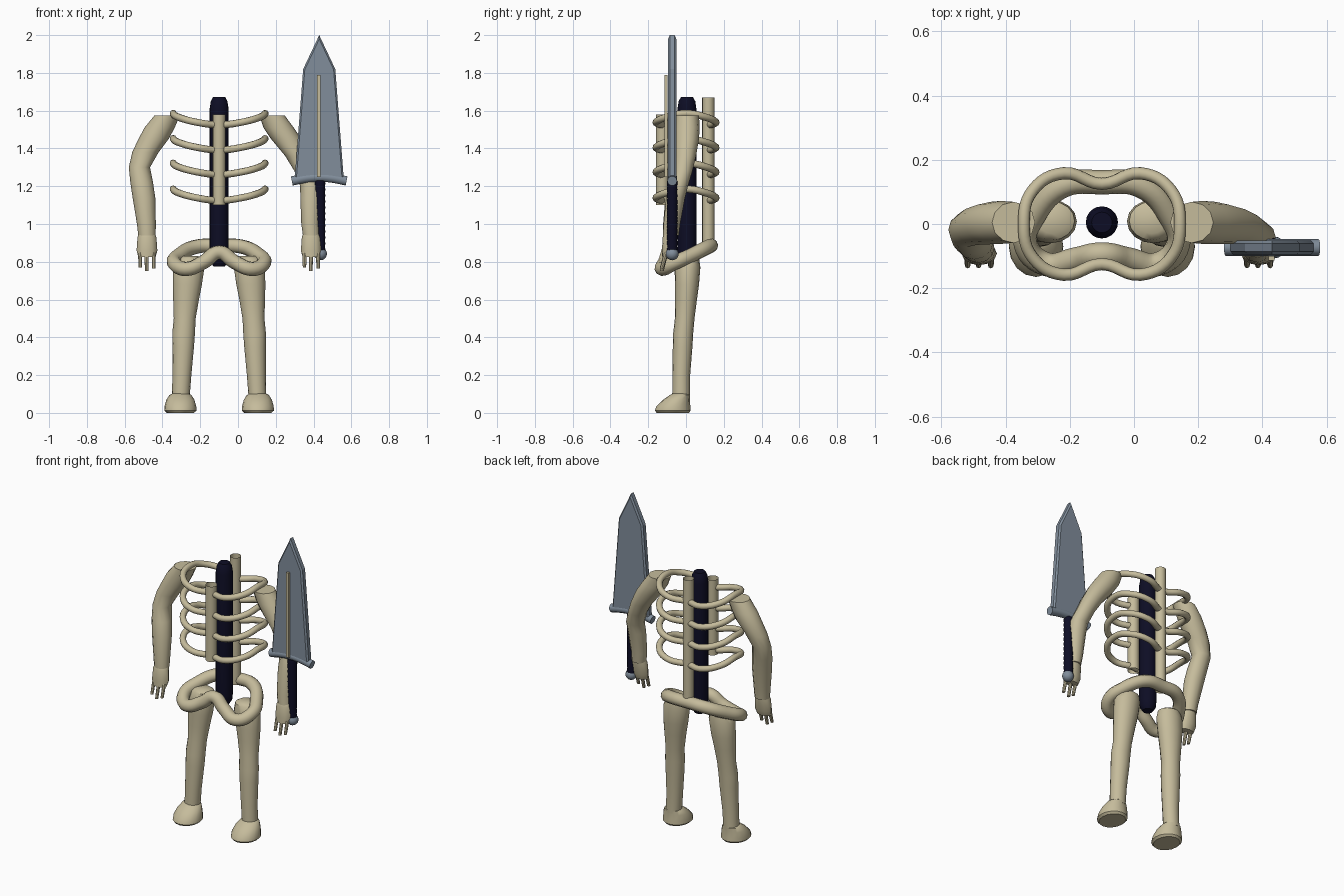
import bpy, bmesh, math
from mathutils import Vector

if "Cube" in bpy.data.objects:
    bpy.data.objects.remove(bpy.data.objects["Cube"])

CX = -0.10  # body centre line


def material(name, rgb):
    m = bpy.data.materials.new(name)
    m.diffuse_color = (*rgb, 1)
    m.use_nodes = True
    m.node_tree.nodes["Principled BSDF"].inputs["Base Color"].default_value = m.diffuse_color
    return m


BONE = material("bone", (0.56, 0.50, 0.33))
STEEL = material("steel", (0.22, 0.27, 0.33))
NAVY = material("dark_navy", (0.004, 0.004, 0.018))


def finish(name, mesh, mat, angle=40):
    ob = bpy.data.objects.new(name, mesh)
    bpy.context.collection.objects.link(ob)
    mesh.materials.clear()
    mesh.materials.append(mat)
    bpy.ops.object.select_all(action='DESELECT')
    ob.select_set(True)
    bpy.context.view_layer.objects.active = ob
    bpy.ops.object.shade_smooth_by_angle(angle=math.radians(angle))
    return ob


def from_bm(name, bm, mat, angle=40):
    bmesh.ops.recalc_face_normals(bm, faces=bm.faces[:])
    me = bpy.data.meshes.new(name)
    bm.to_mesh(me)
    bm.free()
    return finish(name, me, mat, angle)


def loft(name, sections, mat, sides=16, caps=True, angle=40):
    """Stack of horizontal ellipses (x, y, z, rx, ry)."""
    bm = bmesh.new()
    rings = []
    for x, y, z, rx, ry in sections:
        rings.append([bm.verts.new((x + rx * math.cos(2 * math.pi * i / sides),
                                    y + ry * math.sin(2 * math.pi * i / sides), z))
                      for i in range(sides)])
    for a, b in zip(rings, rings[1:]):
        for i in range(sides):
            j = (i + 1) % sides
            bm.faces.new((a[i], a[j], b[j], b[i]))
    if caps:
        bm.faces.new(rings[0])
        bm.faces.new(rings[-1])
    return from_bm(name, bm, mat, angle)


def tube(name, points, radius, mat, cyclic=False):
    """Round tube along a smooth path."""
    cu = bpy.data.curves.new(name, 'CURVE')
    cu.dimensions = '3D'
    cu.bevel_depth = radius
    cu.bevel_resolution = 3
    cu.resolution_u = 6
    cu.use_fill_caps = not cyclic
    sp = cu.splines.new('BEZIER')
    sp.bezier_points.add(len(points) - 1)
    for bp, p in zip(sp.bezier_points, points):
        bp.co = p
        bp.handle_left_type = bp.handle_right_type = 'AUTO'
    sp.use_cyclic_u = cyclic
    tmp = bpy.data.objects.new("tmp", cu)
    bpy.context.collection.objects.link(tmp)
    dg = bpy.context.evaluated_depsgraph_get()
    me = bpy.data.meshes.new_from_object(tmp.evaluated_get(dg))
    bpy.data.objects.remove(tmp)
    return finish(name, me, mat)


def mirrored_loop(half):
    """Close a half path (first and last points on the centre line)."""
    pts = half + [(-x, y, z) for x, y, z in half[-2:0:-1]]
    return [(CX + x, y, z) for x, y, z in pts]


# Torso: dark core, spine and breastbone tubes
loft("core", [(CX, .005, z, r, r) for z, r in
              ((.775, .03), (.80, .046), (.84, .05), (1.61, .05), (1.65, .044), (1.672, .032))], NAVY, 20)
loft("spine", [(CX, .118, z, .032, .032) for z in (.86, 1.67)], BONE, caps=False)
loft("breastbone", [(CX, -.125, z, .034, .034) for z in (1.10, 1.58)], BONE, caps=False)

# Ribs: four peanut-shaped loops that sag to front and back
for k, z in enumerate((1.585, 1.452, 1.322, 1.185)):
    half = [(0, .125, z - .06), (.12, .158, z - .046), (.215, .105, z - .02), (.243, 0, z),
            (.215, -.105, z - .02), (.12, -.158, z - .046), (0, -.125, z - .06)]
    tube(f"rib_{k + 1}", mirrored_loop(half), .019, BONE, True)

# Pelvis: high at the back, dipping lobes at the front
tube("pelvis", mirrored_loop([(0, .13, .885), (.12, .12, .88), (.21, .03, .835), (.238, -.06, .795),
                              (.175, -.125, .762), (.08, -.11, .80), (0, -.095, .85)]), .038, BONE, True)

# Legs and feet
for s, side in ((-1, "left"), (1, "right")):
    leg = [(.155, .01, .83, .045, .04), (.155, .01, .815, .07, .06), (.16, .008, .77, .082, .068),
           (.168, .005, .68, .077, .064), (.175, 0, .60, .068, .058), (.182, -.007, .50, .058, .052),
           (.188, -.015, .42, .06, .053), (.19, -.018, .35, .057, .052), (.197, -.025, .2, .05, .047),
           (.203, -.026, .08, .047, .047)]
    loft(f"{side}_leg", [(CX + s * x, y, z, a, b) for x, y, z, a, b in leg], BONE)
    foot = [(-.07, 0, .072, .085), (-.07, .012, .085, .095), (-.067, .035, .084, .09),
            (-.05, .07, .074, .07), (-.032, .095, .058, .053), (-.028, .104, .04, .04)]
    loft(f"{side}_foot", [(CX + s * .205, y, z, a, b) for y, z, a, b in foot], BONE)

# Arms, hands and fingers
arms = {
    "left": [(-.375, .005, 1.575, .067, .064), (-.415, .005, 1.51, .08, .067), (-.447, .003, 1.45, .08, .066),
             (-.49, -.005, 1.38, .07, .06), (-.522, -.018, 1.30, .056, .054), (-.51, -.04, 1.22, .06, .056),
             (-.498, -.055, 1.14, .06, .055), (-.485, -.075, 1.0, .05, .046), (-.482, -.08, .94, .046, .042)],
    "right": [(.18, .005, 1.575, .067, .064), (.215, .005, 1.51, .08, .067), (.255, .003, 1.45, .08, .066),
              (.315, -.005, 1.36, .065, .058), (.355, -.018, 1.28, .056, .052), (.385, -.04, 1.2, .056, .05),
              (.385, -.055, 1.14, .055, .05), (.383, -.075, 1.0, .048, .044), (.388, -.08, .94, .044, .042)]}
for side, path in arms.items():
    loft(f"{side}_arm", path, BONE, 12)
    hx = path[-1][0]
    loft(f"{side}_hand", [(hx, -.082, .945, .045, .036), (hx, -.086, .93, .05, .038),
                          (hx, -.092, .86, .055, .035), (hx, -.10, .825, .046, .028)], BONE, 12)
    for k, (dx, tip) in enumerate(((-.036, .77), (-.002, .75), (.036, .765))):
        loft(f"{side}_finger_{k + 1}", [(hx + dx, -.128, tip, .009, .01), (hx + dx, -.105, .85, .011, .012)],
             BONE, 8)

# Sword blade: pointed outline with softened edges
SX, SY = .43, -.073
bm = bmesh.new()
outline = [(-.13, 1.24), (.13, 1.24), (.085, 1.82), (0, 2.0), (-.085, 1.82)]
face = bm.faces.new([bm.verts.new((SX + x, SY - .022, z)) for x, z in outline])
ext = bmesh.ops.extrude_face_region(bm, geom=[face])
bmesh.ops.translate(bm, vec=Vector((0, .044, 0)),
                    verts=[v for v in ext["geom"] if isinstance(v, bmesh.types.BMVert)])
rims = [e for e in bm.edges if abs(e.verts[0].co.y - e.verts[1].co.y) < 1e-5]
bmesh.ops.bevel(bm, geom=rims, offset=.009, segments=1, affect='EDGES')
from_bm("blade", bm, STEEL, 20)

# Raised strip along the blade
bm = bmesh.new()
bmesh.ops.create_cube(bm, size=1)
for v in bm.verts:
    v.co = (SX - .002 + v.co.x * .018, -.106 + v.co.y * .014, 1.52 + v.co.z * .54)
from_bm("blade_strip", bm, BONE)

# Guard, grip with wrap ridges, pommel
tube("guard", [(SX - .145, SY, 1.228), (SX - .07, SY, 1.243), (SX, SY, 1.248),
               (SX + .07, SY, 1.243), (SX + .145, SY, 1.228)], .026, STEEL)
grip = [(SX + .004, SY, .85 + .38 * i / 24, .026 + .003 * (i % 2), .026 + .003 * (i % 2)) for i in range(25)]
loft("grip", grip, NAVY, 12)
bm = bmesh.new()
bmesh.ops.create_uvsphere(bm, u_segments=16, v_segments=10, radius=.034)
bmesh.ops.translate(bm, verts=bm.verts[:], vec=Vector((SX + .007, SY, .842)))
from_bm("pommel", bm, STEEL)
